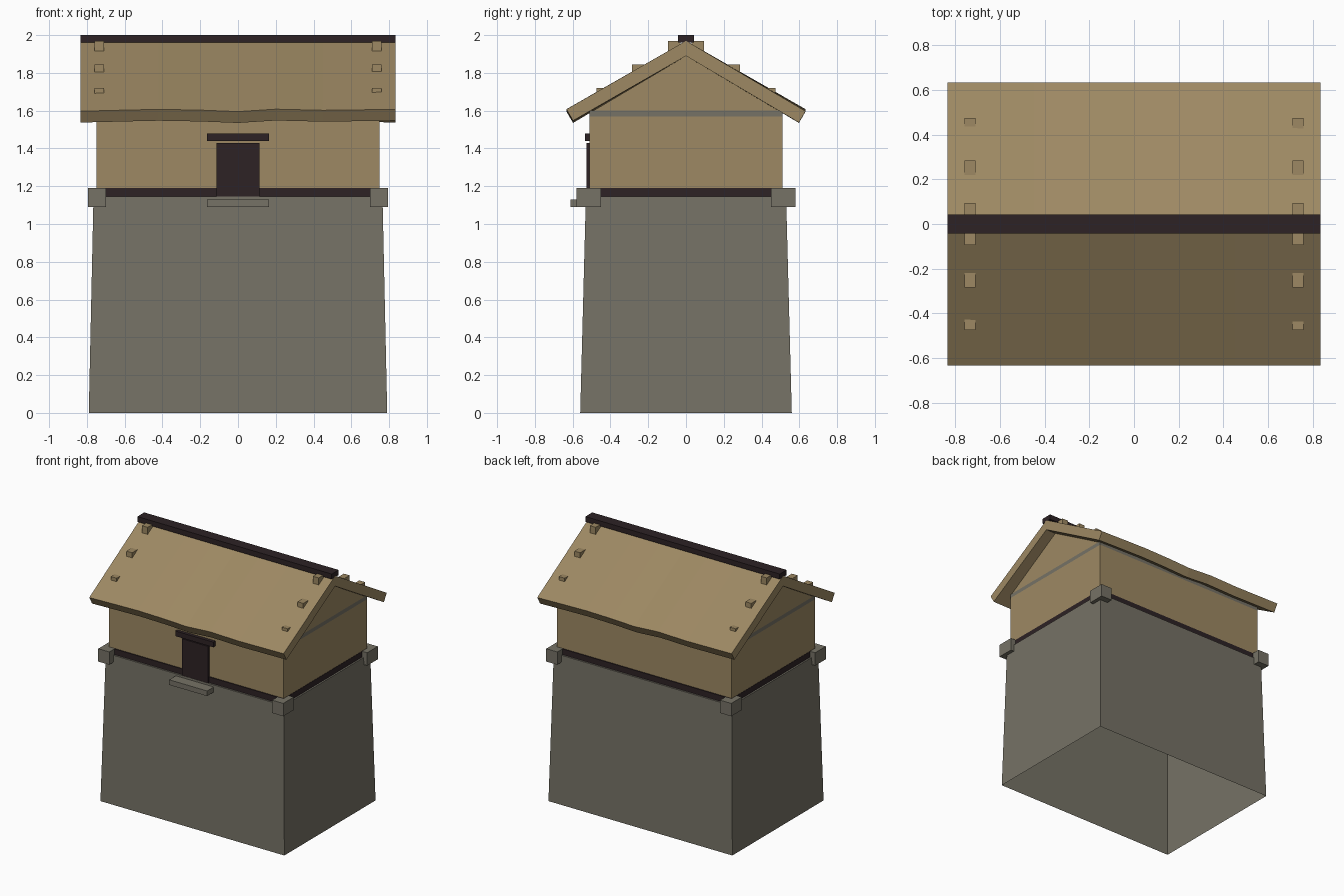
import bpy
import bmesh
from mathutils import Matrix

if "Cube" in bpy.data.objects:
    bpy.data.objects.remove(bpy.data.objects["Cube"], do_unlink=True)


def material(name, rgb):
    m = bpy.data.materials.new(name)
    m.use_nodes = True
    m.diffuse_color = (*rgb, 1)
    m.node_tree.nodes["Principled BSDF"].inputs["Base Color"].default_value = (*rgb, 1)
    return m


TAN = material("tan plaster", (0.34, 0.25, 0.125))
STONE = material("grey stone", (0.18, 0.168, 0.132))
DARK = material("dark timber", (0.026, 0.016, 0.018))


def make(name, bm, mat):
    bmesh.ops.recalc_face_normals(bm, faces=bm.faces)
    mesh = bpy.data.meshes.new(name)
    bm.to_mesh(mesh)
    bm.free()
    mesh.materials.append(mat)
    obj = bpy.data.objects.new(name, mesh)
    bpy.context.scene.collection.objects.link(obj)
    return obj


def box(name, xs, ys, zs, mat):
    bm = bmesh.new()
    bmesh.ops.create_cube(bm, size=1)
    for v in bm.verts:
        for i, (lo, hi) in enumerate((xs, ys, zs)):
            v.co[i] = hi if v.co[i] > 0 else lo
    return make(name, bm, mat)


def loft(bm, sections):
    """Join equal closed sections and cap both ends."""
    rings = [[bm.verts.new(p) for p in s] for s in sections]
    for a, b in zip(rings, rings[1:]):
        for i in range(len(a)):
            j = (i + 1) % len(a)
            bm.faces.new((a[i], a[j], b[j], b[i]))
    bm.faces.new(rings[0])
    bm.faces.new(rings[-1])


# Tapered plinth, open underneath
bm = bmesh.new()
loft(bm, [[(sx * w, sy * d, z) for sx, sy in ((-1, -1), (1, -1), (1, 1), (-1, 1))]
          for w, d, z in ((0.79, 0.56, 0), (0.765, 0.53, 1.145))])
bmesh.ops.recalc_face_normals(bm, faces=bm.faces)
bottom = [f for f in bm.faces if all(v.co.z < 0.01 for v in f.verts)]
bmesh.ops.delete(bm, geom=bottom, context="FACES_ONLY")
plinth = make("stone_plinth", bm, STONE)

# Sill, walls and attic floor
box("timber_sill", (-0.752, 0.752), (-0.517, 0.517), (1.14, 1.19), DARK)
box("walls", (-0.75, 0.75), (-0.51, 0.51), (1.19, 1.57), TAN)
box("attic_floor", (-0.75, 0.75), (-0.51, 0.51), (1.57, 1.60), STONE)

# Gable block under the roof
bm = bmesh.new()
loft(bm, [[(x, -0.49, 1.60), (x, 0.49, 1.60), (x, 0, 1.89)] for x in (-0.75, 0.75)])
make("gables", bm, TAN)

# Corner stones
for sx, side in ((-1, "right"), (1, "left")):
    for sy, end in ((-1, "front"), (1, "back")):
        box(f"{end}_{side}_corner_stone", sorted((sx * 0.70, sx * 0.795)),
            sorted((sy * 0.45, sy * 0.58)), (1.09, 1.19), STONE)

# Doorway
box("door", (-0.113, 0.113), (-0.528, -0.50), (1.145, 1.43), DARK)
box("door_lintel", (-0.163, 0.163), (-0.536, -0.50), (1.44, 1.48), DARK)
box("door_step", (-0.163, 0.163), (-0.612, -0.52), (1.09, 1.13), STONE)

# Roof slopes with a wavering eave; the back is the front turned half round
EAVE = ((-0.835, -0.003), (-0.6, 0.003), (-0.42, 0.007), (-0.2, 0.003),
        (0, -0.005), (0.2, 0.008), (0.45, 0.002), (0.835, 0.007))
for name, turn in (("front_roof_slope", False), ("back_roof_slope", True)):
    bm = bmesh.new()
    loft(bm, [[(x, 0, 1.97), (x, -0.633, 1.60 + dz), (x, -0.598, 1.54 + dz), (x, 0, 1.89)]
              for x, dz in EAVE])
    if turn:
        bm.transform(Matrix.Rotation(3.14159265, 4, "Z"))
    make(name, bm, TAN)

# Ridge beam and roof pegs
box("ridge_beam", (-0.835, 0.835), (-0.042, 0.042), (1.96, 2.0), DARK)
for sx in (-1, 1):
    for sy in (-1, 1):
        for y, z in ((0.095, 1.97), (0.285, 1.845), (0.475, 1.72)):
            box("roof_peg", sorted((sx * 0.71, sx * 0.76)),
                sorted((sy * (y - 0.065), sy * y)), (z - 0.065, z), TAN)
